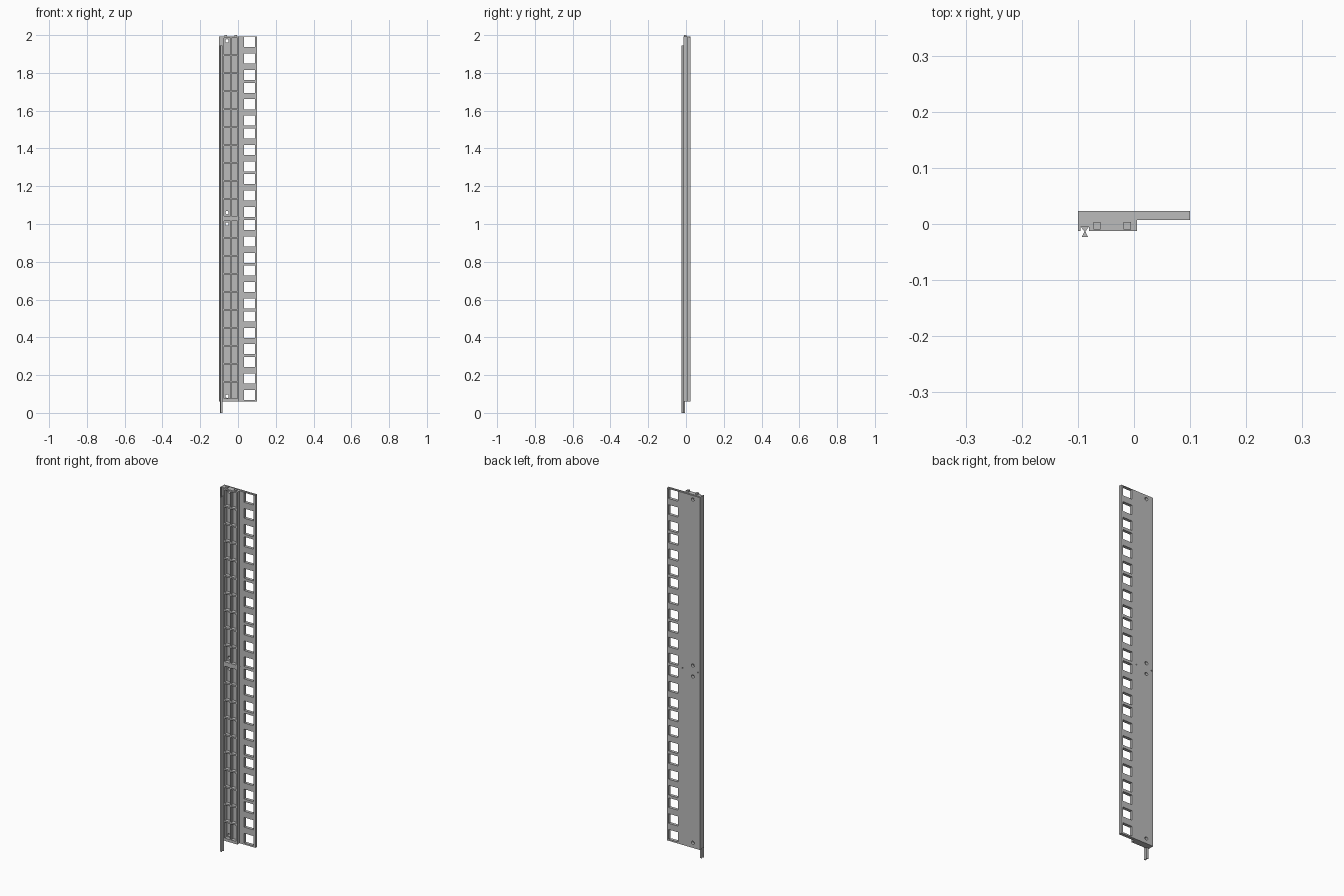
import bpy, bmesh, math

if "Cube" in bpy.data.objects:
    bpy.data.objects.remove(bpy.data.objects["Cube"])

grey = bpy.data.materials.new("plain grey plastic")
grey.diffuse_color = (0.5, 0.5, 0.5, 1)
grey.use_nodes = True
grey.node_tree.nodes["Principled BSDF"].inputs["Base Color"].default_value = grey.diffuse_color

BOTTOM, TOP = 0.06, 1.992      # body ends
FRONT, MID, BACK = -0.0125, 0.007, 0.0235


def finish(bm, name):
    bmesh.ops.recalc_face_normals(bm, faces=bm.faces[:])
    me = bpy.data.meshes.new(name)
    bm.to_mesh(me)
    bm.free()
    me.materials.append(grey)
    ob = bpy.data.objects.new(name, me)
    bpy.context.collection.objects.link(ob)
    return ob


def prism(name, pts, z0, z1):
    """Extrude an xy outline from z0 to z1."""
    bm = bmesh.new()
    f = bm.faces.new([bm.verts.new((x, y, z0)) for x, y in pts])
    up = bmesh.ops.extrude_face_region(bm, geom=[f])
    vs = [v for v in up["geom"] if isinstance(v, bmesh.types.BMVert)]
    bmesh.ops.translate(bm, verts=vs, vec=(0, 0, z1 - z0))
    return finish(bm, name)


def box(name, x0, x1, y0, y1, z0, z1):
    return prism(name, [(x0, y0), (x1, y0), (x1, y1), (x0, y1)], z0, z1)


def pierced_slab(name, xs, zs, y0, y1, is_open):
    """Slab in xz with rectangular openings where is_open(x, z) is true."""
    bm = bmesh.new()
    zs = sorted(zs)
    for xa, xb in zip(xs, xs[1:]):
        for za, zb in zip(zs, zs[1:]):
            if not is_open((xa + xb) / 2, (za + zb) / 2):
                bm.faces.new([bm.verts.new((x, y0, z)) for x, z in
                              ((xa, za), (xb, za), (xb, zb), (xa, zb))])
    bmesh.ops.remove_doubles(bm, verts=bm.verts[:], dist=1e-5)
    up = bmesh.ops.extrude_face_region(bm, geom=bm.faces[:])
    vs = [v for v in up["geom"] if isinstance(v, bmesh.types.BMVert)]
    bmesh.ops.translate(bm, verts=vs, vec=(0, y1 - y0, 0))
    bmesh.ops.dissolve_limit(bm, angle_limit=0.01, verts=bm.verts[:], edges=bm.edges[:])
    return finish(bm, name)


def cut(ob, cutter):
    mod = ob.modifiers.new("cut", 'BOOLEAN')
    mod.operation, mod.solver, mod.object = 'DIFFERENCE', 'EXACT', cutter
    cutter.hide_render = True
    bpy.context.view_layer.objects.active = ob
    bpy.ops.object.modifier_apply(modifier=mod.name)
    bpy.data.objects.remove(cutter)


# back plate with square mounting holes in repeating groups of three
centres = [1.963 - 0.242 * g - 0.087 * k for g in range(8) for k in range(3)]
H = 0.0265
zs = [BOTTOM, TOP] + [c + s * H for c in centres for s in (-1, 1)]
plate = pierced_slab("back_plate", [-0.10, 0.032, 0.089, 0.10], zs, MID, BACK,
                     lambda x, z: 0.032 < x < 0.089 and any(abs(z - c) < H for c in centres))

# round screw holes through the plate, with small pin holes at mid height
for x, z, r in [(-0.058, 1.97, 0.009), (-0.058, 1.06, 0.009), (-0.058, 1.0, 0.009),
                (-0.058, 0.088, 0.009), (0.005, 1.03, 0.003), (-0.09, 1.03, 0.003)]:
    bpy.ops.mesh.primitive_cylinder_add(vertices=20, radius=r, depth=0.1,
                                        location=(x, 0.015, z), rotation=(math.pi / 2, 0, 0))
    cut(plate, bpy.context.object)

# shallow groove along the plate's top edge
cut(plate, box("groove_cutter", -0.095, 0.11, 0.013, 0.020, TOP - 0.002, TOP + 0.02))

# front rail: two ladders of pockets beside a strip groove
CELL, RIB = 0.095, 0.004
rows = [(base + i * CELL + RIB, base + (i + 1) * CELL - RIB)
        for base in (0.071, 1.038) for i in range(10)]
zs = [BOTTOM, TOP] + [z for r in rows for z in r]
xs = [-0.10, -0.095, -0.080, -0.073, -0.0405, -0.0345, -0.003, 0.005]


def pocket(x, z):
    return (-0.073 < x < -0.0405 or -0.0345 < x < -0.003) and any(a < z < b for a, b in rows)


pierced_slab("rail_base", xs, zs, -0.005, MID, pocket)
pierced_slab("rail_front", xs, zs, FRONT, -0.005,
             lambda x, z: pocket(x, z) or -0.095 < x < -0.080)

# hourglass sealing strip held in the groove, hanging below the rail
prism("sealing_strip", [(-0.094, -0.0055), (-0.0885, -0.0135), (-0.093, -0.0235),
                        (-0.082, -0.0235), (-0.0865, -0.0135), (-0.081, -0.0055)], 0, 1.945)

# locating pegs on the top end
for i, (x, y) in enumerate([(-0.066, -0.003), (-0.012, -0.003)]):
    box(f"locating_peg_{i + 1}", x - 0.0065, x + 0.0065, y - 0.0065, y + 0.0065, TOP - 0.003, 2.0)
